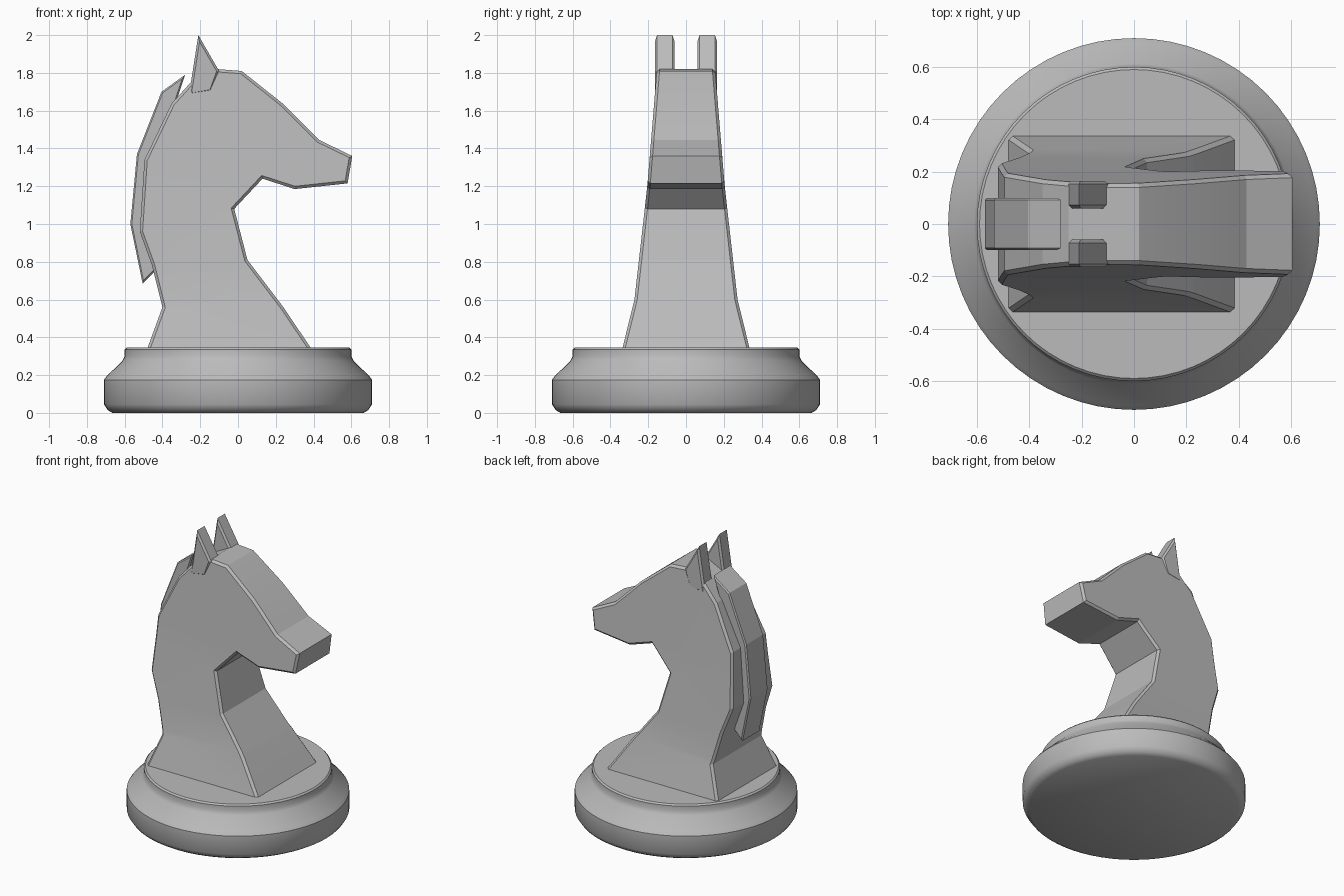
import bpy, bmesh, math
from mathutils import Vector

if "Cube" in bpy.data.objects:
    bpy.data.objects.remove(bpy.data.objects["Cube"], do_unlink=True)

GREY = (0.5, 0.5, 0.5, 1)
mat = bpy.data.materials.new("light grey")
mat.use_nodes = True
mat.diffuse_color = GREY
mat.node_tree.nodes["Principled BSDF"].inputs["Base Color"].default_value = GREY


def finish(bm, name, angle):
    bmesh.ops.recalc_face_normals(bm, faces=bm.faces[:])
    mesh = bpy.data.meshes.new(name)
    bm.to_mesh(mesh)
    bm.free()
    mesh.materials.append(mat)
    obj = bpy.data.objects.new(name, mesh)
    bpy.context.collection.objects.link(obj)
    bpy.ops.object.select_all(action="DESELECT")
    obj.select_set(True)
    bpy.context.view_layer.objects.active = obj
    bpy.ops.object.shade_smooth_by_angle(angle=math.radians(angle))
    return obj


def slab(profile, y0, y1):
    """Extrude an x-z outline from y0 to y1."""
    bm = bmesh.new()
    face = bm.faces.new([bm.verts.new((x, y0, z)) for x, z in profile])
    ext = bmesh.ops.extrude_face_region(bm, geom=[face])
    for v in ext["geom"]:
        if isinstance(v, bmesh.types.BMVert):
            v.co.y = y1
    bmesh.ops.recalc_face_normals(bm, faces=bm.faces[:])
    return bm


def bevel_rim(bm, size):
    """Chamfer the outline edges of both flat sides."""
    bm.normal_update()
    rim = []
    for e in bm.edges:
        sides = [abs(f.normal.y) > 0.8 for f in e.link_faces]
        if len(sides) == 2 and sides[0] != sides[1]:
            rim.append(e)
    bmesh.ops.bevel(bm, geom=rim, offset=size, segments=1, affect="EDGES",
                    profile=0.5, clamp_overlap=True)


# Round base, turned from a profile
bm = bmesh.new()
outline = [(0, 0), (0.665, 0), (0.69, 0.015), (0.71, 0.045), (0.71, 0.175),
           (0.695, 0.195), (0.612, 0.275), (0.6, 0.3), (0.6, 0.335),
           (0.59, 0.345), (0, 0.345)]
verts = [bm.verts.new((r, 0, z)) for r, z in outline]
edges = [bm.edges.new(pair) for pair in zip(verts, verts[1:])]
bmesh.ops.spin(bm, geom=verts + edges, cent=(0, 0, 0), axis=(0, 0, 1),
               angle=math.tau, steps=64)
bmesh.ops.remove_doubles(bm, verts=bm.verts[:], dist=0.0005)
finish(bm, "base", 35)

# Horse head and neck, getting narrower with height
WIDTHS = [(0.3, 0.347), (0.6, 0.273), (1.2, 0.205), (1.83, 0.153)]


def half_width(z):
    for (z0, w0), (z1, w1) in zip(WIDTHS, WIDTHS[1:]):
        if z <= z1:
            break
    return w0 + (w1 - w0) * (z - z0) / (z1 - z0)


head = [(-0.495, 0.3), (-0.4, 0.56), (-0.455, 0.78), (-0.52, 0.96),
        (-0.495, 1.34), (-0.35, 1.64), (-0.25, 1.75), (-0.11, 1.82),
        (0.02, 1.81), (0.24, 1.635), (0.43, 1.445), (0.605, 1.36),
        (0.58, 1.215), (0.3, 1.185), (0.13, 1.24), (-0.02, 1.08),
        (0.05, 0.81), (0.24, 0.56), (0.415, 0.3)]
bm = slab(head, -1, 1)
for z in (0.6, 1.2):
    bmesh.ops.bisect_plane(bm, geom=bm.verts[:] + bm.edges[:] + bm.faces[:],
                           plane_co=Vector((0, 0, z)), plane_no=Vector((0, 0, 1)))
for v in bm.verts:
    v.co.y = math.copysign(half_width(v.co.z), v.co.y)
bevel_rim(bm, 0.03)
finish(bm, "horse_head", 12)

# Mane plate along the back of the neck
mane = [(-0.505, 0.685), (-0.57, 1.0), (-0.535, 1.37), (-0.405, 1.7),
        (-0.28, 1.79), (-0.32, 1.67), (-0.4, 1.45), (-0.46, 1.2),
        (-0.47, 0.96), (-0.44, 0.75)]
bm = slab(mane, -0.1, 0.1)
bevel_rim(bm, 0.008)
finish(bm, "mane", 12)

# Pair of pointed ears
ear = [(-0.26, 1.68), (-0.21, 2.0), (-0.1, 1.81), (-0.14, 1.7)]
for side, name in ((1, "left_ear"), (-1, "right_ear")):
    bm = slab(ear, 0.06 * side, 0.165 * side)
    bevel_rim(bm, 0.012)
    finish(bm, name, 12)
